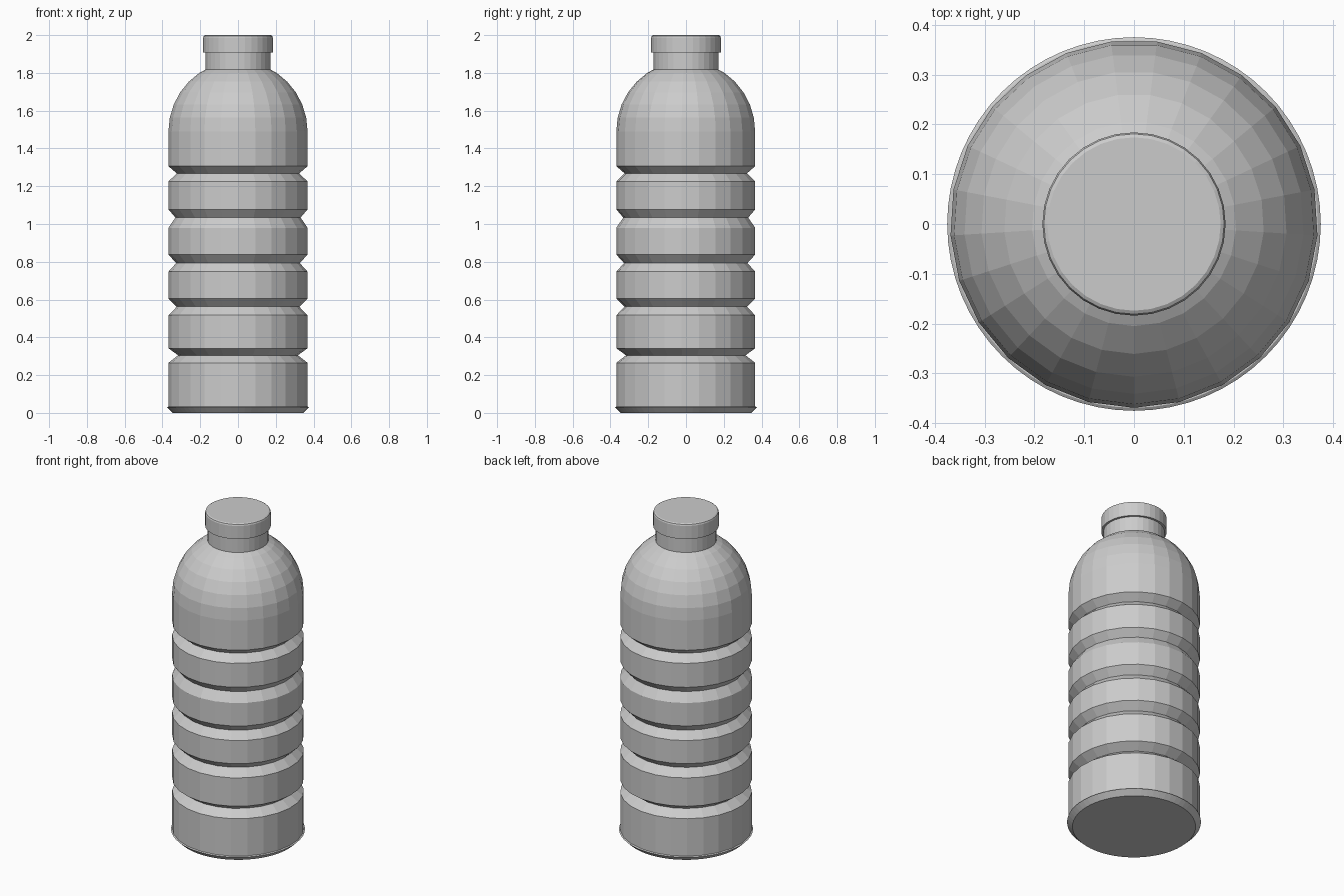
import bpy, bmesh, math

if "Cube" in bpy.data.objects:
    bpy.data.objects.remove(bpy.data.objects["Cube"])


def lathe(name, profile, segments):
    """Closed solid of revolution from (radius, z) points, bottom to top."""
    bm = bmesh.new()
    rings = []
    for r, z in profile:
        ring = []
        for i in range(segments):
            a = -math.pi / 2 + 2 * math.pi * i / segments
            ring.append(bm.verts.new((r * math.cos(a), r * math.sin(a), z)))
        rings.append(ring)
    for low, high in zip(rings, rings[1:]):
        for i in range(segments):
            j = (i + 1) % segments
            bm.faces.new((low[i], low[j], high[j], high[i]))
    bm.faces.new(rings[0][::-1])
    bm.faces.new(rings[-1])
    mesh = bpy.data.meshes.new(name)
    bm.to_mesh(mesh)
    bm.free()
    obj = bpy.data.objects.new(name, mesh)
    bpy.context.collection.objects.link(obj)
    return obj


R = 0.369

# Body: straight wall pinched by five V grooves (lower edge, centre, upper edge, radius)
grooves = [(0.265, 0.305, 0.342, 0.318),
           (0.517, 0.562, 0.605, 0.325),
           (0.748, 0.793, 0.838, 0.328),
           (0.980, 1.034, 1.077, 0.332),
           (1.225, 1.268, 1.306, 0.325)]
body = [(R, 0.03)]
for low, mid, high, r in grooves:
    body += [(R, low), (r, mid), (R, high)]

# Domed shoulder, ending inside the neck
for k in range(7):
    a = math.radians(11.25 * k)
    body.append((R * math.cos(a), 1.49 + 0.373 * math.sin(a)))
lathe("bottle_body", body, 25)

# Bevelled foot with a slim lip around the body
lathe("base", [(0.345, 0.0), (0.375, 0.03), (0.369, 0.034)], 64)

# Neck and screw cap
lathe("neck", [(0.171, 1.80), (0.171, 1.92)], 32)
lathe("cap", [(0.184, 1.907), (0.184, 1.988), (0.181, 1.996), (0.174, 2.0)], 32)
